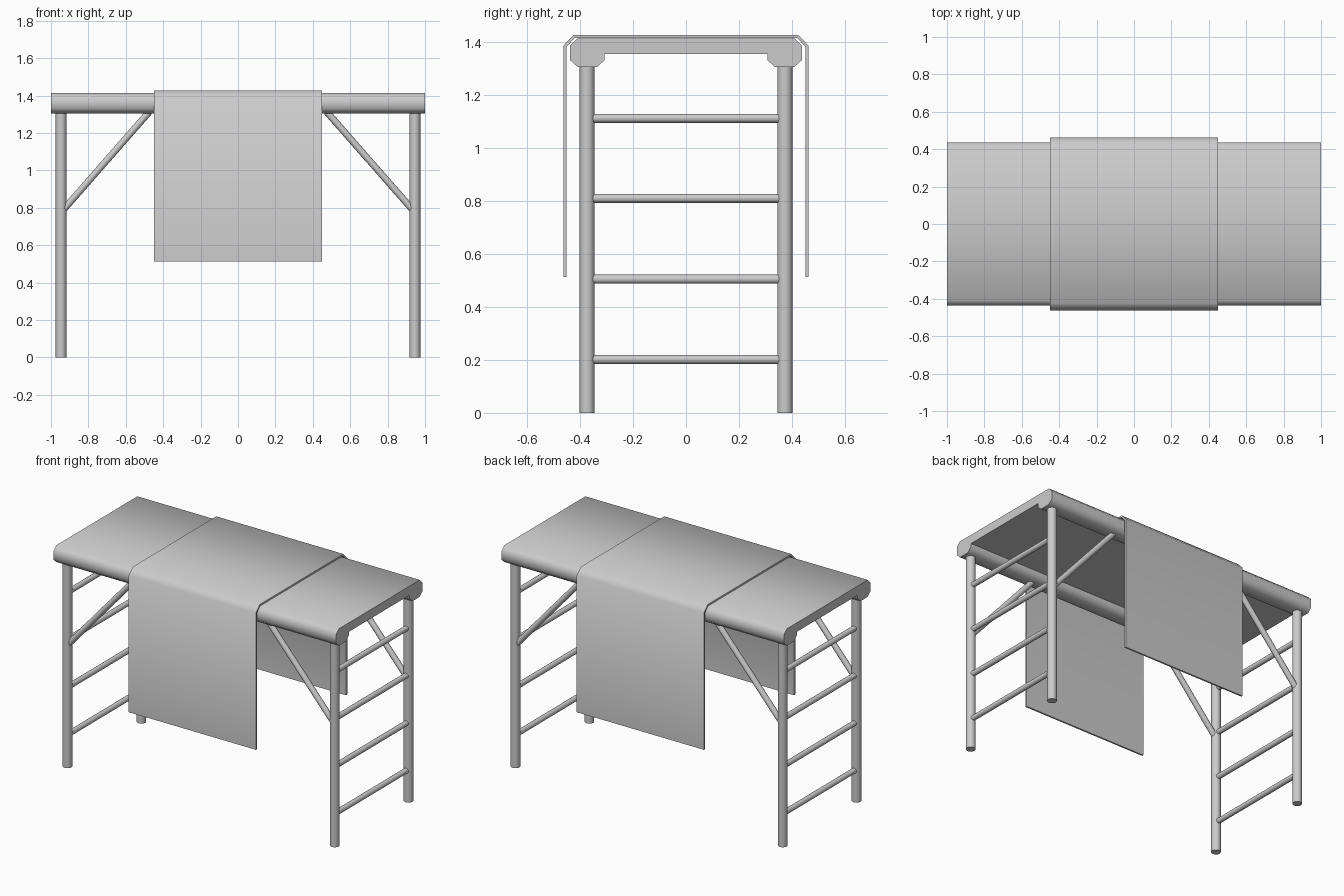
import bpy, bmesh, math
from mathutils import Vector

if "Cube" in bpy.data.objects:
    bpy.data.objects.remove(bpy.data.objects["Cube"])


def finish(obj, bm, angle):
    bmesh.ops.recalc_face_normals(bm, faces=bm.faces)
    bm.to_mesh(obj.data)
    bm.free()
    bpy.ops.object.select_all(action='DESELECT')
    obj.select_set(True)
    bpy.context.view_layer.objects.active = obj
    bpy.ops.object.shade_smooth_by_angle(angle=math.radians(angle))


def new_object(name):
    obj = bpy.data.objects.new(name, bpy.data.meshes.new(name))
    bpy.context.collection.objects.link(obj)
    return obj


def extrude_profile(name, half, hx):
    """Mirror a half profile of (y, z) points and extrude it along x."""
    pts = half + [(-y, z) for y, z in reversed(half)]
    bm = bmesh.new()
    face = bm.faces.new([bm.verts.new((-hx, y, z)) for y, z in pts])
    ext = bmesh.ops.extrude_face_region(bm, geom=[face])
    moved = [v for v in ext['geom'] if isinstance(v, bmesh.types.BMVert)]
    bmesh.ops.translate(bm, verts=moved, vec=(2 * hx, 0, 0))
    finish(new_object(name), bm, 50)


def rod(name, a, b, radius, sides=16):
    """Round bar between two points."""
    a, b = Vector(a), Vector(b)
    bm = bmesh.new()
    bmesh.ops.create_cone(bm, cap_ends=True, segments=sides, radius1=radius,
                          radius2=radius, depth=(b - a).length)
    obj = new_object(name)
    obj.location = (a + b) / 2
    obj.rotation_euler = (b - a).to_track_quat('Z', 'Y').to_euler()
    finish(obj, bm, 40)


# Table top with thick rolled edges along both long sides
extrude_profile("table_top", [
    (-0.308, 1.355), (-0.308, 1.331), (-0.336, 1.305), (-0.408, 1.305),
    (-0.437, 1.331), (-0.437, 1.386), (-0.410, 1.413)], 1.0)

# Cloth draped across the middle, hanging on both sides
extrude_profile("table_cloth", [
    (-0.419, 1.416), (-0.451, 1.382), (-0.451, 0.512),
    (-0.462, 0.512), (-0.462, 1.387), (-0.423, 1.427)], 0.45)

LX, LY = 0.946, 0.3735
for sx, side in ((-1, "left"), (1, "right")):
    for sy, end in ((-1, "front"), (1, "back")):
        # Legs and diagonal braces
        rod(f"{end}_{side}_leg", (sx * LX, sy * LY, 0), (sx * LX, sy * LY, 1.32), 0.0285)
        rod(f"{end}_{side}_brace", (sx * 0.93, sy * LY, 0.793),
            (sx * 0.474, sy * LY, 1.313), 0.018)
    # Ladder rungs between the legs at each end
    for i, z in enumerate((0.202, 0.505, 0.81, 1.112)):
        rod(f"{side}_rung_{i + 1}", (sx * LX, -0.353, z), (sx * LX, 0.353, z), 0.017)
